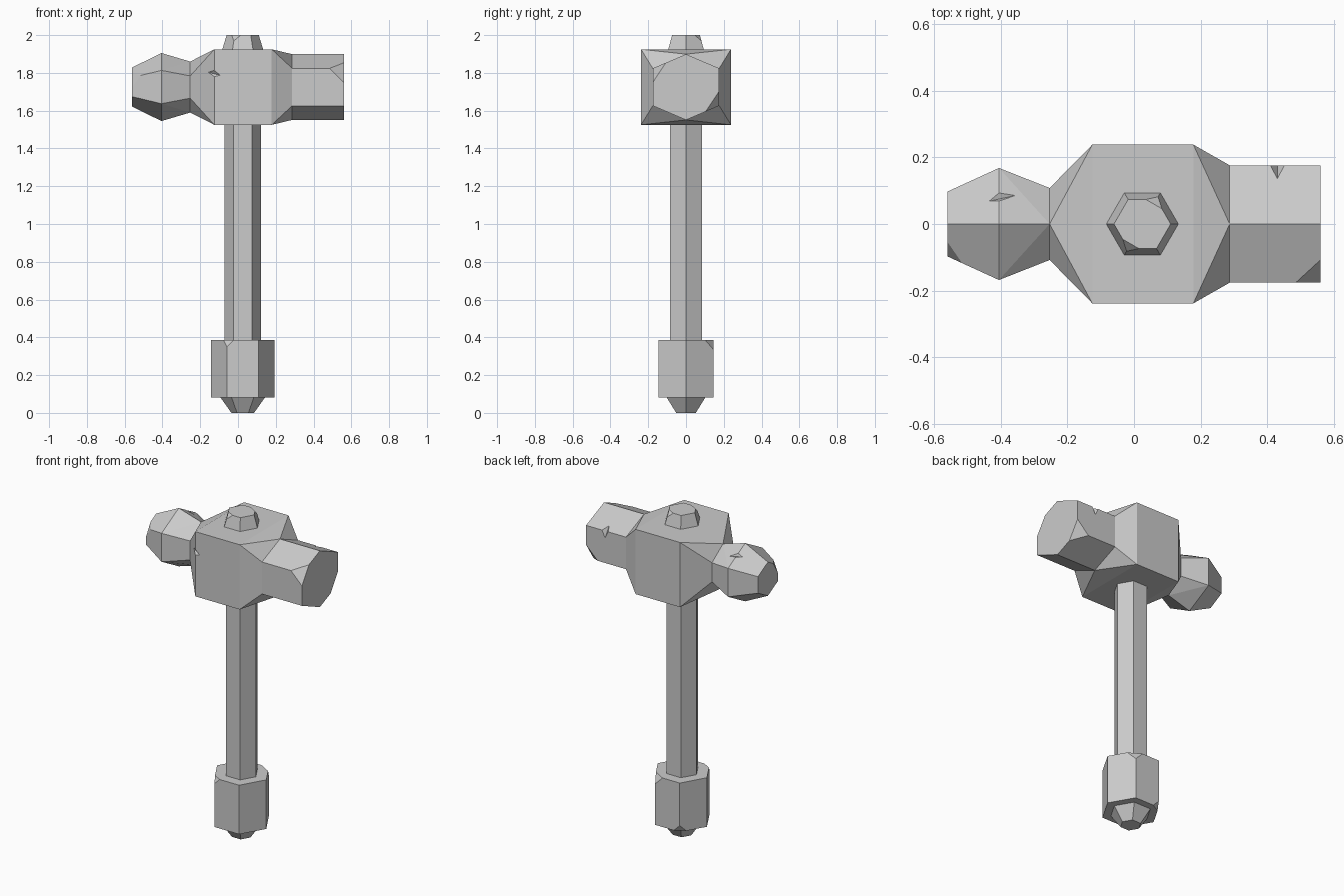
import bpy, bmesh
from math import pi, cos, sin, radians
from mathutils import Vector, Matrix

if "Cube" in bpy.data.objects:
    bpy.data.objects.remove(bpy.data.objects["Cube"])

CX = 0.025   # handle axis
HZ = 1.725   # head axis height


def loft(name, rings, chips=()):
    """Skin closed rings, cap the ends, then chip the corners nearest each point."""
    bm = bmesh.new()
    rv = [[bm.verts.new(p) for p in r] for r in rings]
    n = len(rv[0])
    mids = [sum((v.co for v in r), Vector()) / n for r in rv]
    for k in range(len(rv) - 1):
        a, b = rv[k], rv[k + 1]
        axis_pt = (mids[k] + mids[k + 1]) / 2
        for i in range(n):
            j = (i + 1) % n
            d1 = ((a[i].co + b[j].co) / 2 - axis_pt).length
            d2 = ((a[j].co + b[i].co) / 2 - axis_pt).length
            # split along the outer diagonal
            if d1 > d2:
                bm.faces.new((a[i], a[j], b[j]))
                bm.faces.new((a[i], b[j], b[i]))
            else:
                bm.faces.new((a[i], a[j], b[i]))
                bm.faces.new((a[j], b[j], b[i]))
    bm.faces.new(rv[0])
    bm.faces.new(rv[-1])
    bmesh.ops.recalc_face_normals(bm, faces=bm.faces[:])
    bmesh.ops.dissolve_limit(bm, angle_limit=radians(2), verts=bm.verts[:], edges=bm.edges[:])
    for point, size in chips:
        p = Vector(point)
        v = min(bm.verts, key=lambda q: (q.co - p).length)
        bmesh.ops.bevel(bm, geom=[v], offset=size, offset_type='OFFSET',
                        segments=1, profile=0.5, affect='VERTICES')
    bmesh.ops.recalc_face_normals(bm, faces=bm.faces[:])
    me = bpy.data.meshes.new(name)
    bm.to_mesh(me)
    bm.free()
    ob = bpy.data.objects.new(name, me)
    bpy.context.collection.objects.link(ob)
    return ob


def corner(r, i, z):
    return (CX + r * cos(i * pi / 3), r * sin(i * pi / 3), z)


def hex_post(name, levels, chips=()):
    """Upright six-sided part from (radius, z) levels."""
    return loft(name, [[corner(r, i, z) for i in range(6)] for r, z in levels], chips)


def head_ring(x, y, h, m):
    """Six-sided section across the head; h = peak height, m = side height."""
    pts = [(0, h), (y, m), (y, -m), (0, -h), (-y, -m), (-y, m)]
    return [(x, a, HZ + b) for a, b in pts]


def notch(target, pos, along, outward, width, depth, length):
    """Cut a V-shaped nick across an edge."""
    a, o = Vector(along).normalized(), Vector(outward).normalized()
    s = a.cross(o)
    pos = Vector(pos)
    rings = [[pos + s * t + a * u * width + o * w * depth
              for u, w in ((1, 0), (0, 1), (-1, 0), (0, -1))] for t in (-length, length)]
    cutter = loft("notch_cutter", rings)
    cutter.hide_render = True
    cutter.hide_set(True)
    mod = target.modifiers.new("notch", 'BOOLEAN')
    mod.operation = 'DIFFERENCE'
    mod.solver = 'EXACT'
    mod.object = cutter


# Pommel, grip, shaft and the handle end showing above the head
hex_post("pommel", [(0.06, 0), (0.118, 0.082)])
hex_post("grip", [(0.168, 0.082), (0.168, 0.385)],
         [(corner(0.168, 4, 0.385), 0.035), (corner(0.168, 1, 0.385), 0.05),
          (corner(0.168, 2, 0.082), 0.04)])
hex_post("shaft", [(0.097, 0.385), (0.097, 1.53)])
hex_post("handle_end", [(0.108, 1.925), (0.085, 2.0)],
         [(corner(0.085, 4, 2.0), 0.032), (corner(0.085, 1, 2.0), 0.032)])

# Head: faceted peen on the left, square block, six-sided face on the right
head = loft("head", [
    head_ring(-0.56, 0.097, 0.104, 0.051),
    head_ring(-0.405, 0.168, 0.18, 0.088),
    head_ring(-0.253, 0.108, 0.135, 0.059),
    head_ring(-0.125, 0.238, 0.2, 0.2),
    head_ring(0.178, 0.238, 0.2, 0.2),
    head_ring(0.287, 0.176, 0.174, 0.099),
    head_ring(0.56, 0.176, 0.174, 0.099),
], [((0.56, -0.176, 1.824), 0.075), ((0.56, 0.176, 1.626), 0.078),
    ((-0.56, -0.097, 1.776), 0.05)])

# Nicks along the head edges
notch(head, (0.43, 0.176, 1.824), (1, 0, 0), (0, 0.83, 0.55), 0.021, 0.024, 0.15)
notch(head, (-0.125, -0.238, 1.795), (0.25, 0, 1), (-0.45, -0.9, 0.1), 0.016, 0.014, 0.1)
notch(head, (-0.405, 0.081, 1.861), (-0.25, 0.88, -0.48), (0, 0.48, 0.88), 0.014, 0.013, 0.1)
